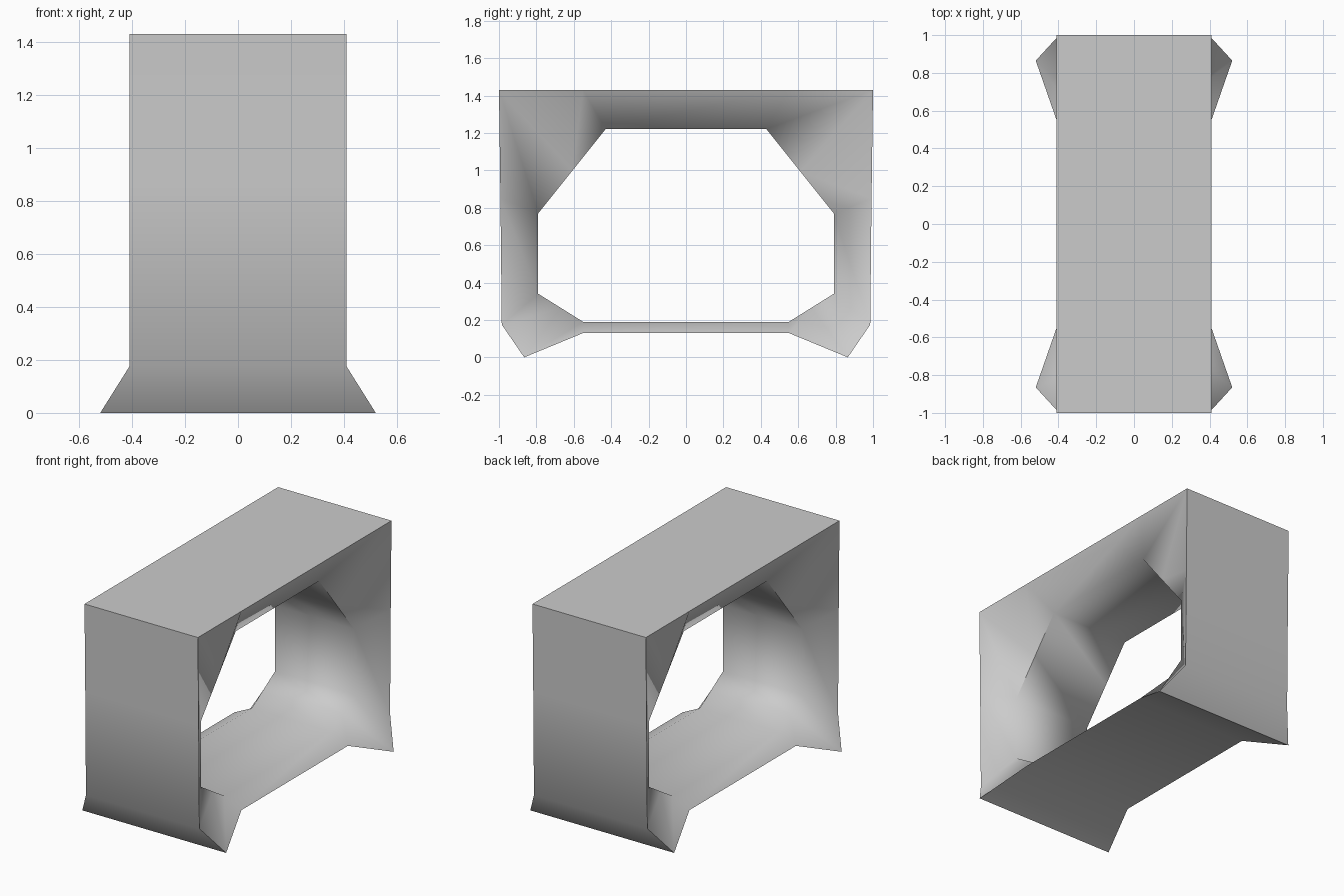
import bpy, bmesh, math

cube = bpy.data.objects.get("Cube")
if cube:
    bpy.data.objects.remove(cube, do_unlink=True)

# One plain grey for the whole frame
grey = bpy.data.materials.new("plain grey")
grey.use_nodes = True
colour = (0.6, 0.6, 0.6, 1)
grey.diffuse_color = colour
bsdf = next(n for n in grey.node_tree.nodes if n.type == 'BSDF_PRINCIPLED')
bsdf.inputs["Base Color"].default_value = colour

# Half profiles from top to bottom: (half width, y, z)
rim = [(0.41, 0.55, 1.43), (0.41, 1.0, 1.43), (0.41, 0.992, 0.85),
       (0.41, 0.985, 0.175), (0.52, 0.865, 0), (0.41, 0.55, 0.13)]
throat = [(0.285, 0.43, 1.22), (0.285, 0.61, 0.995), (0.285, 0.79, 0.77),
          (0.285, 0.79, 0.34), (0.285, 0.67, 0.265), (0.285, 0.55, 0.19)]


def add_ring(bm, half, side):
    """Close a half profile into a full loop on one side of the frame."""
    loop = half + [(x, -y, z) for x, y, z in reversed(half)]
    return [bm.verts.new((side * x, y, z)) for x, y, z in loop]


# Loops run around the section: right rim, throat, throat, left rim, outer skin
bm = bmesh.new()
rings = [add_ring(bm, rim, -1), add_ring(bm, throat, -1),
         add_ring(bm, throat, 1), add_ring(bm, rim, 1)]
for k, a in enumerate(rings):
    b = rings[(k + 1) % len(rings)]
    for i in range(len(a)):
        j = (i + 1) % len(a)
        bm.faces.new((a[i], a[j], b[j], b[i]))
bmesh.ops.recalc_face_normals(bm, faces=bm.faces)

mesh = bpy.data.meshes.new("arched_frame")
bm.to_mesh(mesh)
bm.free()
mesh.materials.append(grey)
frame = bpy.data.objects.new("arched_frame", mesh)
bpy.context.collection.objects.link(frame)

# Soft transitions into the opening, crisp outer corners
bpy.ops.object.select_all(action='DESELECT')
frame.select_set(True)
bpy.context.view_layer.objects.active = frame
bpy.ops.object.shade_smooth_by_angle(angle=math.radians(68))
